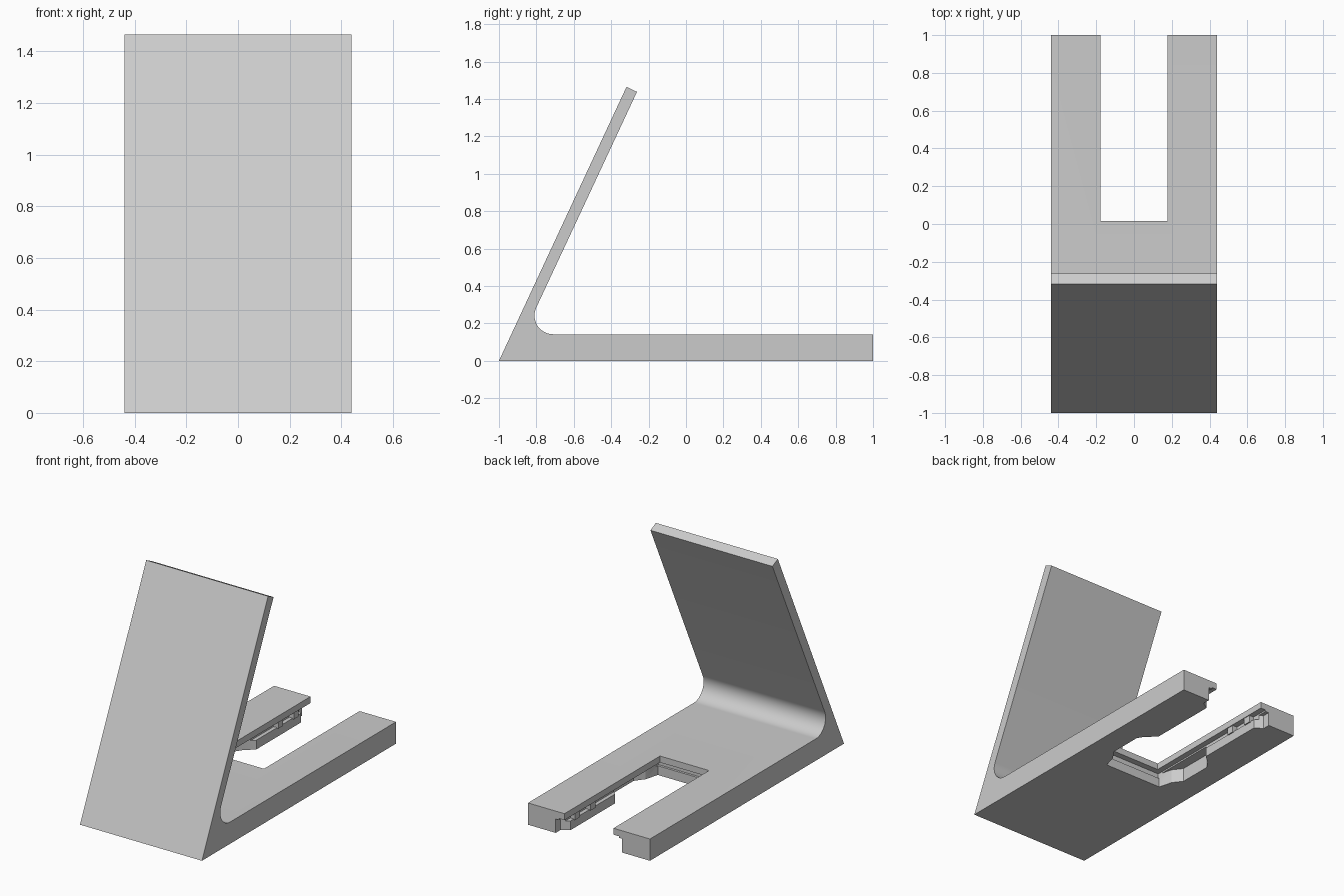
import bpy, bmesh, math

if "Cube" in bpy.data.objects:
    bpy.data.objects.remove(bpy.data.objects["Cube"])

grey = bpy.data.materials.new("light grey")
grey.diffuse_color = (0.6, 0.6, 0.6, 1)
grey.use_nodes = True
grey.node_tree.nodes["Principled BSDF"].inputs["Base Color"].default_value = grey.diffuse_color


def prism(name, points, to_3d, offset):
    """Extrude a flat outline along an offset vector."""
    bm = bmesh.new()
    face = bm.faces.new([bm.verts.new(to_3d(a, b)) for a, b in points])
    new = bmesh.ops.extrude_face_region(bm, geom=[face])["geom"]
    bmesh.ops.translate(bm, vec=offset,
                        verts=[v for v in new if isinstance(v, bmesh.types.BMVert)])
    bmesh.ops.recalc_face_normals(bm, faces=bm.faces)
    mesh = bpy.data.meshes.new(name)
    bm.to_mesh(mesh)
    bm.free()
    mesh.materials.append(grey)
    obj = bpy.data.objects.new(name, mesh)
    bpy.context.collection.objects.link(obj)
    return obj


def slot_cutter(name, right_side, z0, z1):
    """Slot outline given by its right side (half width, y), mirrored in x."""
    outline = right_side + [(-x, y) for x, y in reversed(right_side)]
    return prism(name, outline, lambda x, y: (x, y, z0), (0, 0, z1 - z0))


# Side profile: flat base, rounded inner corner, leaning back plate
W = 0.44
lean = math.atan2(1.465, 0.68)
start, end, steps = 1.5 * math.pi, lean + math.pi / 2, 24
fillet = []
for i in range(steps + 1):
    a = start + (end - start) * i / steps
    fillet.append((-0.71 + 0.1 * math.cos(a), 0.242 + 0.1 * math.sin(a)))
profile = [(-1, 0), (1, 0), (1, 0.142)] + fillet + [(-0.262, 1.438), (-0.318, 1.465)]
stand = prism("stand", profile, lambda y, z: (-W, y, z), (2 * W, 0, 0))

# Open slot, groove under the lip, and shaped lower opening
cutters = [
    slot_cutter("slot_cutter", [(0.177, 0.015), (0.177, 1.1)], -0.1, 0.2),
    slot_cutter("groove_cutter", [(0.215, -0.025), (0.215, 1.1)], 0.06, 0.10),
    slot_cutter("lower_cutter",
                [(0.21, -0.01), (0.235, 0.08), (0.28, 0.14), (0.28, 0.36),
                 (0.255, 0.40), (0.19, 0.46), (0.19, 0.92), (0.24, 0.95), (0.24, 1.1)],
                -0.1, 0.09),
]
bpy.context.view_layer.objects.active = stand
for cutter in cutters:
    cutter.hide_render = True
    mod = stand.modifiers.new(cutter.name, "BOOLEAN")
    mod.operation = "DIFFERENCE"
    mod.solver = "EXACT"
    mod.object = cutter
    bpy.ops.object.modifier_apply(modifier=mod.name)
for cutter in cutters:
    bpy.data.objects.remove(cutter)

# Smooth the inner corner, keep the other edges sharp
bpy.ops.object.select_all(action="DESELECT")
stand.select_set(True)
bpy.ops.object.shade_smooth_by_angle(angle=math.radians(20))

# Small clip blocks in the groove on both arms
for side, label in ((-1, "left"), (1, "right")):
    for n, y in enumerate((0.70, 0.86)):
        prism(f"{label}_clip_{n + 1}",
              [(side * 0.182, y - 0.025), (side * 0.182, y + 0.025),
               (side * 0.225, y + 0.025), (side * 0.225, y - 0.025)],
              lambda x, y: (x, y, 0.055), (0, 0, 0.047))
